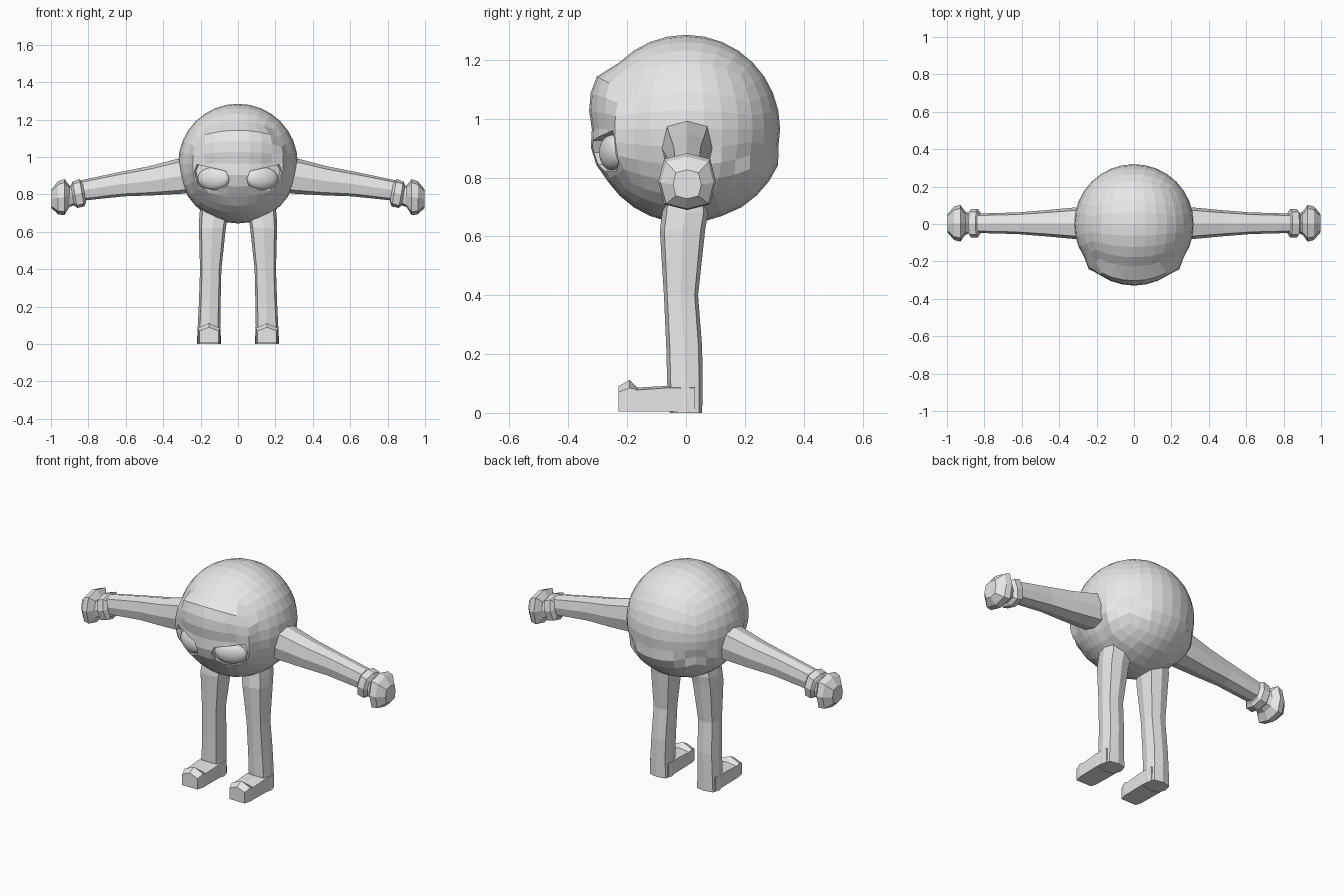
import bpy, bmesh, math
from mathutils import Vector, Matrix

if "Cube" in bpy.data.objects:
    bpy.data.objects.remove(bpy.data.objects["Cube"])

grey = bpy.data.materials.new("plain grey")
grey.diffuse_color = (0.8, 0.8, 0.8, 1)
grey.use_nodes = True
grey.node_tree.nodes["Principled BSDF"].inputs["Base Color"].default_value = grey.diffuse_color

R, CZ = 0.32, 0.965          # body radius and centre height


def finish(bm, name):
    bmesh.ops.recalc_face_normals(bm, faces=bm.faces)
    me = bpy.data.meshes.new(name)
    bm.to_mesh(me)
    bm.free()
    me.materials.append(grey)
    ob = bpy.data.objects.new(name, me)
    bpy.context.collection.objects.link(ob)
    return ob


def loft(name, rings):
    """Skin a list of equal-length rings of points and cap both ends."""
    bm = bmesh.new()
    loops = [[bm.verts.new(p) for p in ring] for ring in rings]
    n = len(loops[0])
    for a, b in zip(loops, loops[1:]):
        for i in range(n):
            j = (i + 1) % n
            bm.faces.new((a[i], a[j], b[j], b[i]))
    bm.faces.new(loops[0])
    bm.faces.new(loops[-1])
    return finish(bm, name)


# Squarish octagon used as the limb cross-section
OCT = [(1, 0), (.8, .8), (0, 1), (-.8, .8), (-1, 0), (-.8, -.8), (0, -1), (.8, -.8)]


def ring(c, u, v):
    return [Vector(c) + Vector(u) * a + Vector(v) * b for a, b in OCT]


# Body: a cube grid rounded into a ball, with a brow ridge and cheeks pushed out
bm = bmesh.new()
bmesh.ops.create_cube(bm, size=2)
bmesh.ops.subdivide_edges(bm, edges=bm.edges[:], cuts=7, use_grid_fill=True)
for v in bm.verts:
    p = Vector([math.tan(c * math.pi / 4) for c in v.co]).normalized() * R
    az = math.degrees(math.atan2(abs(p.x), -p.y))     # 0 = front, 180 = back
    f = 1.0
    if az < 35 and 0 < p.z < 0.183:
        f = 1 + 0.14 * p.z / 0.178
    elif 35 <= az < 56 and -0.10 < p.z < 0.10:
        f = 1.07
    elif az < 50 and -0.17 < p.z <= -0.05:
        f = 1.03
    elif az > 110 and -0.29 < p.z < -0.11:
        f = 1.06
    p.x *= f
    p.y *= f
    p.x = max(-0.32, min(0.32, p.x))
    p.z += CZ
    v.co = p
body = finish(bm, "body")

# Slanted outline of an eye socket: outward x, height
SOCKET = [(-.1, 0), (-.085, .04), (.02, .062), (.085, .075), (.1, .04),
          (.085, -.03), (.04, -.065), (-.04, -.065), (-.085, -.04)]

# Arm stations: x, centre height, half depth, half height
ARM = [(.22, .915, .088, .095), (.31, .897, .085, .094), (.47, .872, .07, .078),
       (.62, .855, .058, .066), (.83, .822, .052, .055)]
# Wrist band and fist
CUFF = [(.822, .812, .055, .056), (.835, .809, .076, .074),
        (.872, .798, .076, .072), (.885, .795, .055, .054)]
FIST = [(.87, .795, .05, .05), (.902, .79, .062, .06), (.928, .786, .098, .098),
        (.962, .782, .09, .09), (.998, .777, .048, .05)]
# Leg stations: height, centre x, centre y, half width, half depth
LEG = [(.75, .13, -.002, .07, .072), (.68, .131, -.003, .076, .078),
       (.62, .137, -.012, .072, .077), (.4, .146, -.017, .057, .058),
       (.22, .151, -.006, .058, .061), (.1, .155, -.004, .06, .06),
       (0, .155, .0, .065, .055)]
# Foot stations: y, half width, side height, ridge height
FOOT = [(.03, .06, .085, .09), (-.06, .062, .085, .092), (-.165, .06, .078, .086),
        (-.192, .06, .085, .112), (-.23, .05, .07, .09)]

for s, side in ((1, "left"), (-1, "right")):
    # Cut the eye socket into the body
    turn = Matrix.Translation((s * .13, -.25, .885)) @ Matrix.Rotation(s * math.radians(20), 4, 'Z')
    cutter = loft("socket_cutter", [[turn @ Vector((s * x, y, z)) for x, z in SOCKET]
                                    for y in (-.2, 0)])
    cutter.hide_render = True
    mod = body.modifiers.new("socket", 'BOOLEAN')
    mod.operation = 'DIFFERENCE'
    mod.solver = 'EXACT'
    mod.object = cutter
    bpy.context.view_layer.objects.active = body
    bpy.ops.object.modifier_apply(modifier=mod.name)
    bpy.data.objects.remove(cutter)

    # Flattened eyeball sitting in the socket
    bm = bmesh.new()
    bmesh.ops.create_uvsphere(bm, u_segments=32, v_segments=20, radius=1,
                              matrix=turn @ Matrix.Diagonal((.09, .036, .06, 1)))
    eye = finish(bm, side + "_eye")
    eye.data.shade_smooth()

    # Arm, wrist band and fist, all leaning with the arm's slope
    for part, rows in (("arm", ARM), ("wrist_band", CUFF), ("fist", FIST)):
        t = math.radians(10)
        loft(side + "_" + part,
             [ring((s * x, .004, z), (0, d, 0),
                   (s * h * math.sin(t) * (part != "fist"), 0, h * math.cos(t)))
              for x, z, d, h in rows])

    # Leg
    loft(side + "_leg", [ring((s * x, y, z), (w, 0, 0), (0, d, 0)) for z, x, y, w, d in LEG])

    # Foot with a ridged top and raised toe
    loft(side + "_foot", [[Vector((s * .155 + x, y, z)) for x, z in
                           ((-w, .005), (w, .005), (w, h), (0, top), (-w, h))]
                          for y, w, h, top in FOOT])
